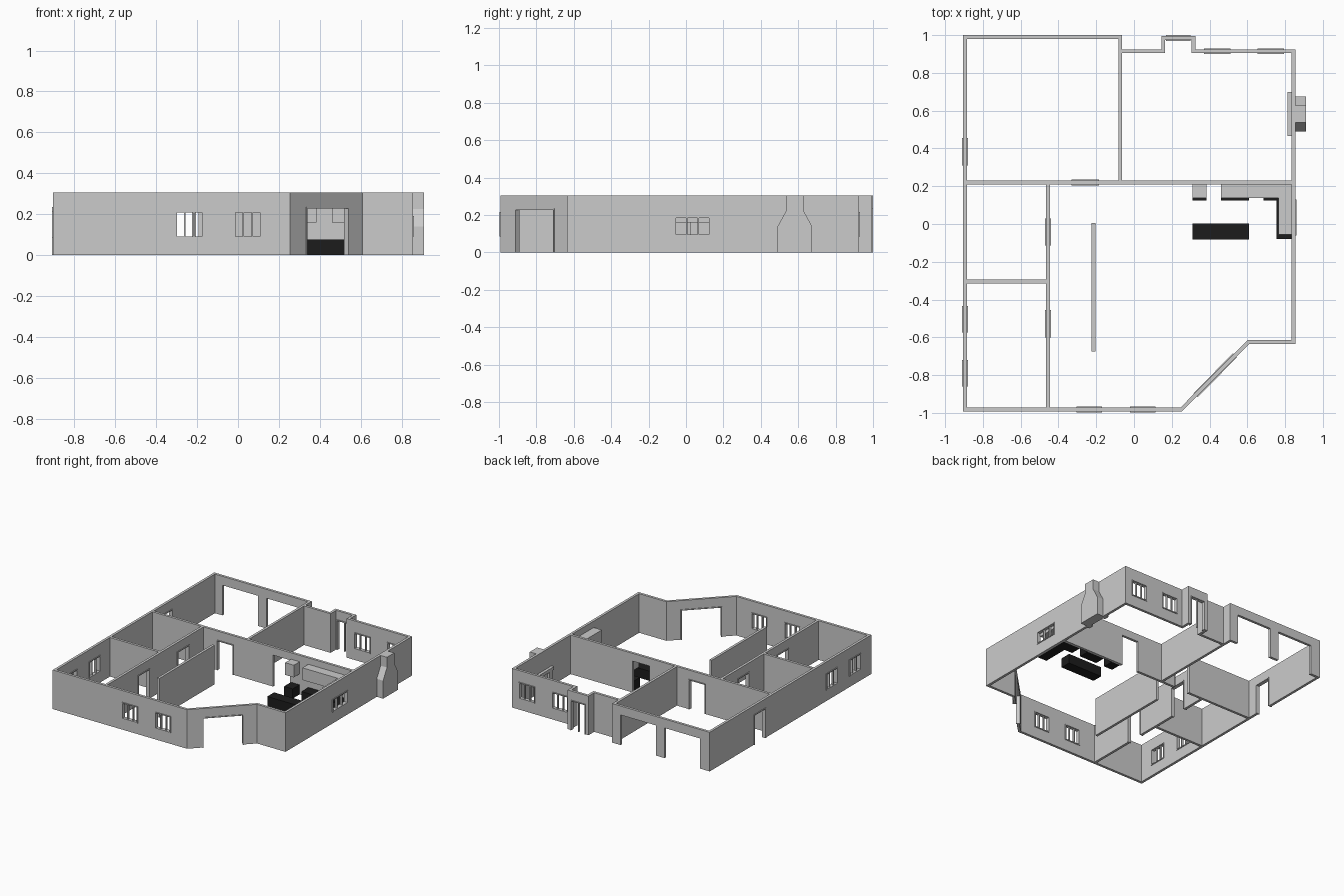
import bpy, bmesh, math
from mathutils import Matrix

if "Cube" in bpy.data.objects:
    bpy.data.objects.remove(bpy.data.objects["Cube"])

H, T = 0.305, 0.02          # wall height, wall thickness
DOOR = 0.235                # door head height


def finish(bm, name, matrix=None, mat=None):
    bmesh.ops.recalc_face_normals(bm, faces=bm.faces)
    me = bpy.data.meshes.new(name)
    bm.to_mesh(me)
    bm.free()
    ob = bpy.data.objects.new(name, me)
    if matrix:
        ob.matrix_world = matrix
    if mat:
        me.materials.append(mat)
    bpy.context.collection.objects.link(ob)
    return ob


def add_box(bm, x0, x1, y0, y1, z0, z1):
    m = Matrix.Translation(((x0 + x1) / 2, (y0 + y1) / 2, (z0 + z1) / 2))
    m = m @ Matrix.Diagonal((x1 - x0, y1 - y0, z1 - z0, 1))
    bmesh.ops.create_cube(bm, size=1, matrix=m)


def box(name, *dims, mat=None):
    bm = bmesh.new()
    add_box(bm, *dims)
    return finish(bm, name, mat=mat)


def frame(name, matrix, a, b, z0, z1, panes, sill):
    """Casing around an opening, with upright mullions between panes."""
    bm = bmesh.new()
    w, d = 0.007, T / 2 + 0.005
    for x in (a, b - w):
        add_box(bm, x, x + w, -d, d, z0, z1)
    add_box(bm, a + w, b - w, -d, d, z1 - w, z1)
    if sill:
        add_box(bm, a + w, b - w, -d, d, z0, z0 + w)
    for i in range(1, panes):
        c = a + (b - a) * i / panes
        add_box(bm, c - 0.004, c + 0.004, -0.008, 0.008, z0, z1 - w)
    finish(bm, name, matrix)


def wall(name, p, q, openings=(), ext=T / 2):
    """Wall from p to q; openings are (start, end, z0, z1, kind) in world x or y."""
    dx, dy = q[0] - p[0], q[1] - p[1]
    length = math.hypot(dx, dy)
    ax = 0 if abs(dx) > 1e-6 else 1
    matrix = Matrix.Translation((p[0], p[1], 0)) @ Matrix.Rotation(math.atan2(dy, dx), 4, 'Z')
    holes = []
    for s, e, z0, z1, kind in openings:
        a, b = sorted((c - p[ax]) / (q[ax] - p[ax]) * length for c in (s, e))
        holes.append((a, b, z0, z1))
        if kind:
            frame(f"{name}_{kind}_frame_{len(holes)}", matrix, a, b, z0, z1,
                  {'window': 3, 'entry': 2}.get(kind, 1), kind == 'window')
    xs = sorted({-ext, length + ext, *(v for h in holes for v in h[:2])})
    zs = sorted({0, H, *(v for h in holes for v in h[2:])})

    def solid(i, k):
        if not (0 <= i < len(xs) - 1 and 0 <= k < len(zs) - 1):
            return False
        x, z = (xs[i] + xs[i + 1]) / 2, (zs[k] + zs[k + 1]) / 2
        return not any(a < x < b and c < z < d for a, b, c, d in holes)

    bm, t = bmesh.new(), T / 2

    def quad(*pts):
        bm.faces.new([bm.verts.new(v) for v in pts])

    for i in range(len(xs) - 1):
        for k in range(len(zs) - 1):
            if not solid(i, k):
                continue
            x0, x1, z0, z1 = xs[i], xs[i + 1], zs[k], zs[k + 1]
            for y in (-t, t):
                quad((x0, y, z0), (x1, y, z0), (x1, y, z1), (x0, y, z1))
            for di, x in ((-1, x0), (1, x1)):
                if not solid(i + di, k):
                    quad((x, -t, z0), (x, t, z0), (x, t, z1), (x, -t, z1))
            for dk, z in ((-1, z0), (1, z1)):
                if not solid(i, k + dk):
                    quad((x0, -t, z), (x1, -t, z), (x1, t, z), (x0, t, z))
    bmesh.ops.remove_doubles(bm, verts=bm.verts, dist=1e-5)
    bmesh.ops.dissolve_limit(bm, angle_limit=0.01, verts=bm.verts, edges=bm.edges)
    finish(bm, name, matrix)


def win(s, e, z0=0.085, z1=0.215):
    return (s, e, z0, z1, 'window')


def door(s, e, kind='door', top=DOOR):
    return (s, e, 0, top, kind)


L, R, F, MID = -0.895, 0.845, -0.982, 0.22

# Outer walls
wall("left_wall", (L, F), (L, 0.99), [win(-0.86, -0.72), win(-0.575, -0.435), door(0.31, 0.455)])
wall("garage_back_wall", (L, 0.99), (-0.073, 0.99), [door(-0.82, -0.515, None), door(-0.44, -0.135, None)])
wall("garage_side_wall", (-0.073, MID), (-0.073, 0.99))
wall("back_wall_inner", (-0.073, 0.915), (0.155, 0.915), ext=0)
wall("entry_side_left", (0.155, 0.915), (0.155, 0.985))
wall("entry_front", (0.155, 0.985), (0.315, 0.985), [door(0.17, 0.30, 'entry')])
wall("entry_side_right", (0.315, 0.915), (0.315, 0.985))
wall("back_wall_outer", (0.315, 0.915), (R, 0.915), [win(0.37, 0.51), win(0.655, 0.795)])
wall("right_wall", (R, -0.625), (R, 0.915), [win(-0.06, 0.13, 0.09, 0.19)])
wall("front_wall_right", (R, -0.625), (0.605, -0.625), ext=0.004)
wall("diagonal_wall", (0.605, -0.625), (0.25, F), [door(0.535, 0.325)], ext=0.003)
wall("front_wall", (L, F), (0.25, F), [win(-0.305, -0.17), win(-0.02, 0.115)], ext=0.004)

# Inner walls
wall("middle_wall", (L, MID), (R, MID), [door(-0.33, -0.185), door(0.155, 0.30, None, 0.245)], ext=0)
wall("bedroom_wall", (-0.455, F), (-0.455, MID), [door(-0.60, -0.455), door(-0.115, 0.03)], ext=0)
wall("bedroom_divider", (L, -0.305), (-0.455, -0.305), ext=0)
wall("partition", (-0.215, -0.675), (-0.215, 0.005), ext=0)

# Chimney: side profile pushed outward
half = [(0.092, 0), (0.092, 0.14), (0.045, 0.225), (0.045, H)]
prof = half + [(-y, z) for y, z in reversed(half)]
bm = bmesh.new()
f = bm.faces.new([bm.verts.new((R + T / 2, 0.582 + y, z)) for y, z in prof])
new = bmesh.ops.extrude_face_region(bm, geom=[f])["geom"]
bmesh.ops.translate(bm, vec=(0.055, 0, 0), verts=[v for v in new if isinstance(v, bmesh.types.BMVert)])
finish(bm, "chimney")

# Fireplace surround inside
bm = bmesh.new()
for y in (0.475, 0.65):
    add_box(bm, 0.817, 0.835, y, y + 0.04, 0, 0.13)
add_box(bm, 0.813, 0.835, 0.465, 0.70, 0.13, 0.155)
finish(bm, "fireplace_surround")

# Kitchen
black = bpy.data.materials.new("black_cabinet")
black.diffuse_color = (0.012, 0.012, 0.012, 1)
black.use_nodes = True
black.node_tree.nodes["Principled BSDF"].inputs["Base Color"].default_value = black.diffuse_color
C = 0.075
box("island", 0.31, 0.61, -0.082, 0.002, 0, C, mat=black)
box("base_cabinet_left", 0.31, 0.385, 0.125, 0.21, 0, C, mat=black)
box("base_cabinet_middle", 0.46, 0.61, 0.125, 0.21, 0, C, mat=black)
box("base_cabinet_right", 0.685, 0.835, 0.125, 0.21, 0, C, mat=black)
box("base_cabinet_side", 0.755, 0.835, -0.08, 0.125, 0, C, mat=black)
box("upper_cabinet_left", 0.31, 0.385, 0.138, 0.21, 0.16, 0.255)
box("upper_cabinet_right", 0.46, 0.835, 0.138, 0.21, 0.16, 0.255)
box("upper_cabinet_side", 0.765, 0.835, -0.055, 0.138, 0.16, 0.255)
